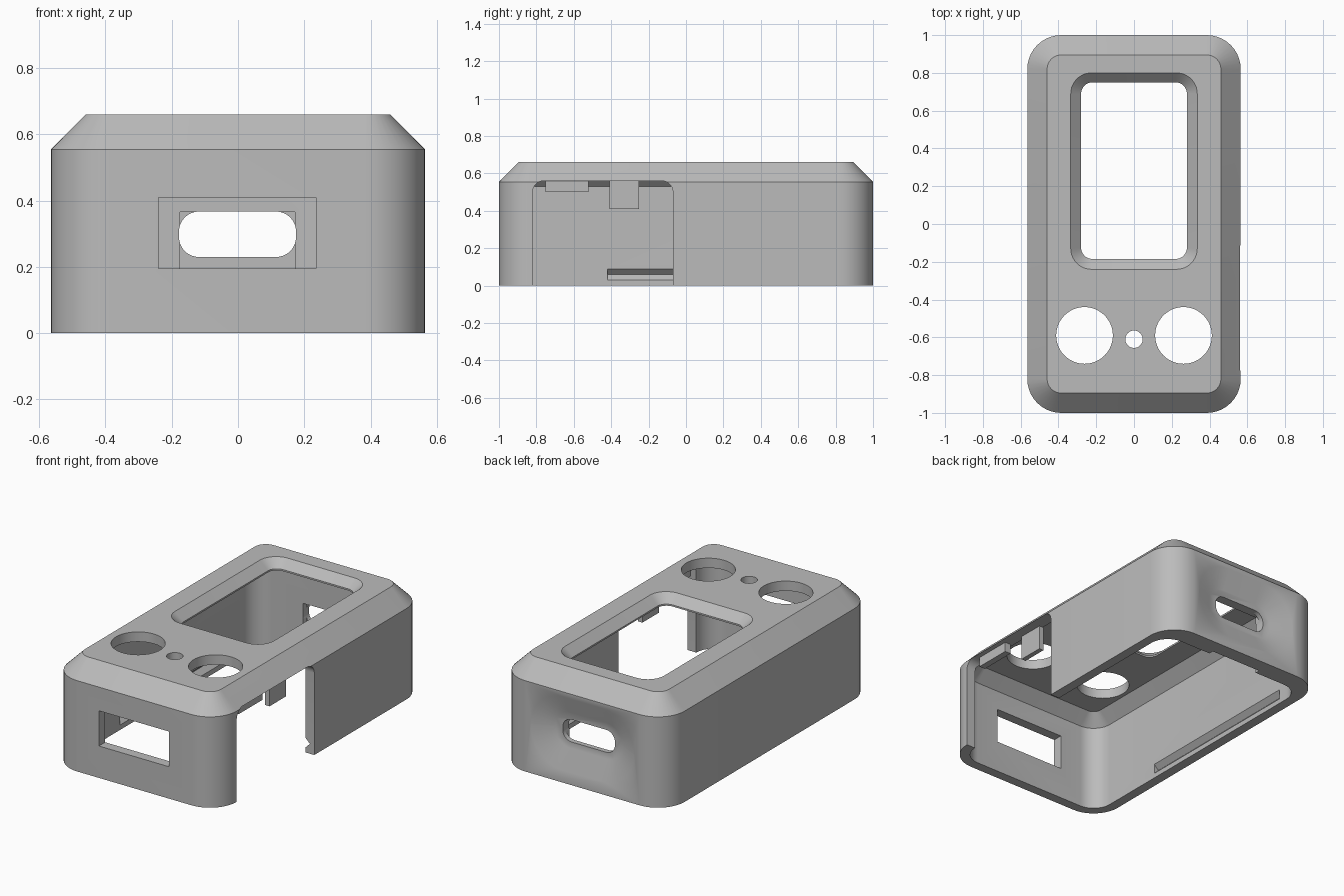
import bpy, bmesh, math
from mathutils import Matrix, Vector

cube = bpy.data.objects.get("Cube")
if cube:
    bpy.data.objects.remove(cube, do_unlink=True)

grey = bpy.data.materials.new("plain grey")
grey.use_nodes = True
colour = (0.5, 0.5, 0.5, 1)
grey.diffuse_color = colour
grey.node_tree.nodes["Principled BSDF"].inputs["Base Color"].default_value = colour


def finish(name, bm):
    bmesh.ops.recalc_face_normals(bm, faces=bm.faces)
    mesh = bpy.data.meshes.new(name)
    bm.to_mesh(mesh)
    bm.free()
    mesh.materials.append(grey)
    obj = bpy.data.objects.new(name, mesh)
    bpy.context.collection.objects.link(obj)
    return obj


def rounded_ring(u0, u1, v0, v1, r, steps=10):
    """Outline of a rounded rectangle, counter-clockwise."""
    centres = [(u1 - r, v1 - r), (u0 + r, v1 - r), (u0 + r, v0 + r), (u1 - r, v0 + r)]
    return [(cu + r * math.cos(a), cv + r * math.sin(a))
            for q, (cu, cv) in enumerate(centres)
            for a in [(q + i / steps) * math.pi / 2 for i in range(steps + 1)]]


def loft(name, axis, *layers):
    """Solid through rounded rectangles; each layer is (level, u0, u1, v0, v1, radius)."""
    place = {"x": lambda u, v, w: (w, u, v),
             "y": lambda u, v, w: (u, w, v),
             "z": lambda u, v, w: (u, v, w)}[axis]
    bm = bmesh.new()
    rings = [[bm.verts.new(place(u, v, level)) for u, v in rounded_ring(*rect)]
             for level, *rect in layers]
    n = len(rings[0])
    for low, high in zip(rings, rings[1:]):
        for i in range(n):
            j = (i + 1) % n
            bm.faces.new((low[i], low[j], high[j], high[i]))
    bm.faces.new(rings[0])
    bm.faces.new(rings[-1])
    return finish(name, bm)


def box(name, x0, x1, y0, y1, z0, z1):
    bm = bmesh.new()
    size = Matrix.Diagonal((x1 - x0, y1 - y0, z1 - z0, 1))
    centre = Vector((x0 + x1, y0 + y1, z0 + z1)) / 2
    bmesh.ops.create_cube(bm, size=1, matrix=Matrix.Translation(centre) @ size)
    return finish(name, bm)


def rod(name, centre, radius, length, sides, turn=None):
    bm = bmesh.new()
    matrix = Matrix.Translation(centre) @ (turn or Matrix())
    bmesh.ops.create_cone(bm, cap_ends=True, segments=sides, radius1=radius,
                          radius2=radius, depth=length, matrix=matrix)
    return finish(name, bm)


# Outer body with a chamfered top
shell = loft("case_shell", "z",
             (0, -0.565, 0.565, -1, 1, 0.18),
             (0.555, -0.565, 0.565, -1, 1, 0.18),
             (0.66, -0.46, 0.46, -0.895, 0.895, 0.075))

cutters = [
    # Hollow interior, open at the bottom
    loft("cavity", "z",
         (-0.1, -0.505, 0.505, -0.94, 0.88, 0.12),
         (0.53, -0.505, 0.505, -0.94, 0.88, 0.12),
         (0.6, -0.435, 0.435, -0.87, 0.81, 0.05)),
    # Screen window with a bevelled rim
    loft("screen_window", "z",
         (0.55, -0.28, 0.28, -0.185, 0.75, 0.06),
         (0.61, -0.28, 0.28, -0.185, 0.75, 0.06),
         (0.66, -0.335, 0.335, -0.24, 0.8, 0.11),
         (0.7, -0.335, 0.335, -0.24, 0.8, 0.11)),
    # Opening in the side wall, with rounded upper corners
    loft("side_opening", "x",
         (0.44, -0.82, -0.07, -0.2, 0.56, 0.06),
         (0.7, -0.82, -0.07, -0.2, 0.56, 0.06)),
    # Front port
    box("front_port", -0.24, 0.235, -1.1, -0.9, 0.195, 0.41),
    # Back port: flared recess, slot and inner pocket
    loft("back_recess", "y",
         (0.94, -0.23, 0.23, 0.19, 0.41, 0.109),
         (1, -0.35, 0.35, 0.075, 0.525, 0.224),
         (1.05, -0.35, 0.35, 0.075, 0.525, 0.224)),
    loft("back_slot", "y",
         (0.8, -0.178, 0.175, 0.23, 0.367, 0.06),
         (0.97, -0.178, 0.175, 0.23, 0.367, 0.06)),
    box("back_pocket", -0.175, 0.172, 0.8, 0.91, -0.1, 0.366),
    # Small indicator hole
    rod("indicator_hole", (0, -0.61, 0.6), 0.046, 0.4, 32),
]
for side in (-1, 1):
    # Round holes in the top and snap grooves along the inner walls
    cutters.append(rod("round_hole", (side * 0.262, -0.59, 0.6), 0.15, 0.3, 64))
    cutters.append(rod("snap_groove", (side * 0.505, 0.14, 0.06), 0.03, 1.12, 4,
                       Matrix.Rotation(math.pi / 2, 4, "X")))

bpy.context.view_layer.objects.active = shell
for cutter in cutters:
    cutter.hide_render = True
    mod = shell.modifiers.new(cutter.name, "BOOLEAN")
    mod.operation = "DIFFERENCE"
    mod.solver = "EXACT"
    mod.object = cutter
    bpy.ops.object.modifier_apply(modifier=mod.name)
    bpy.data.objects.remove(cutter, do_unlink=True)

# Hanging tabs above the side opening
box("short_tab", 0.49, 0.53, -0.75, -0.52, 0.5, 0.575)
box("long_tab", 0.47, 0.5, -0.41, -0.25, 0.41, 0.58)

bpy.ops.object.select_all(action="DESELECT")
shell.select_set(True)
bpy.context.view_layer.objects.active = shell
bpy.ops.object.shade_smooth_by_angle(angle=math.radians(30))
